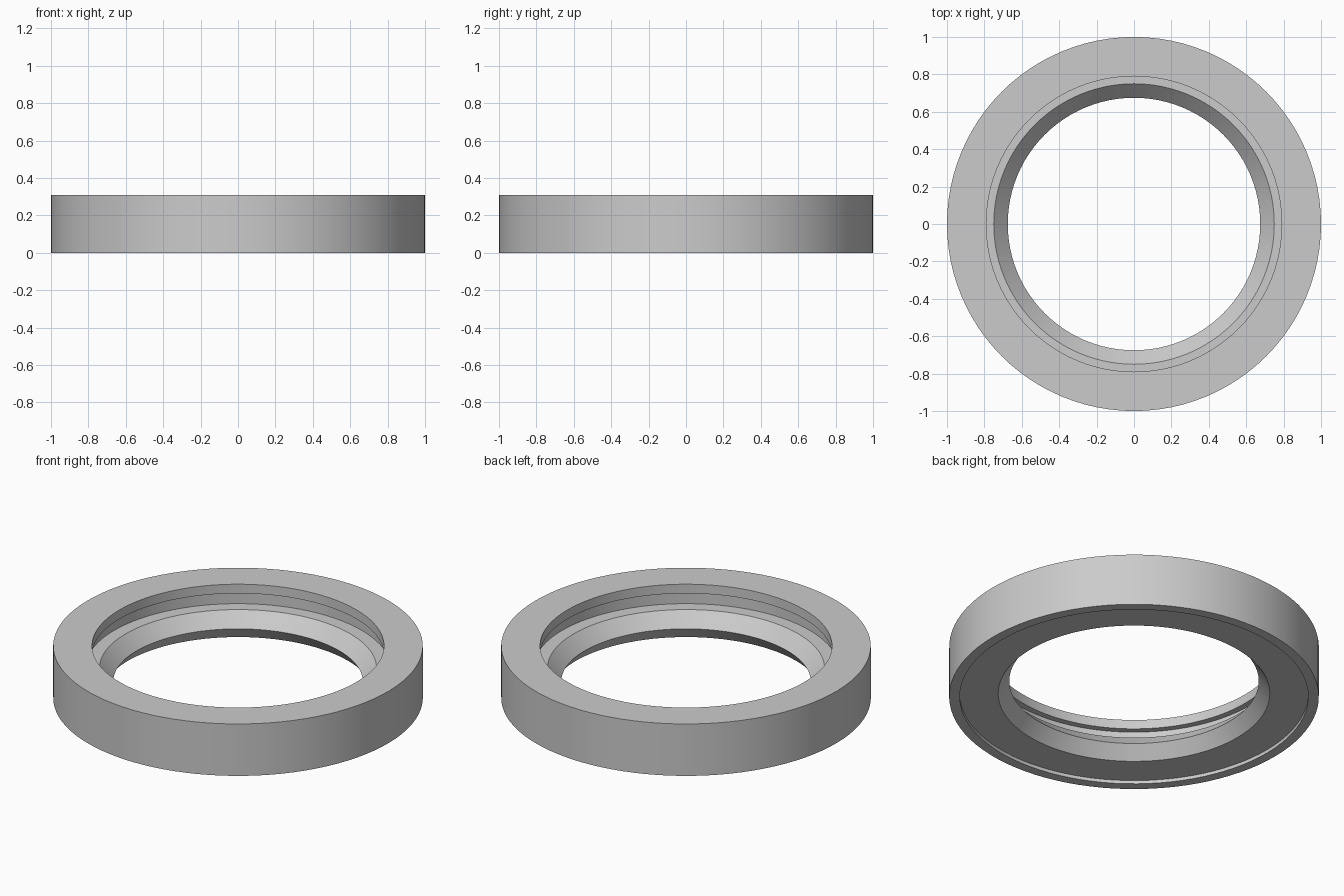
import bpy
import bmesh
import math
from mathutils import Vector, Matrix

cube = bpy.data.objects.get("Cube")
if cube:
    bpy.data.objects.remove(cube, do_unlink=True)

SEGMENTS = 96

# Single grey material
grey = bpy.data.materials.new("light grey")
grey.use_nodes = True
colour = (0.6, 0.6, 0.6, 1.0)
grey.diffuse_color = colour
grey.node_tree.nodes["Principled BSDF"].inputs["Base Color"].default_value = colour


def lathe(name, profile, material):
    """Revolve a closed (radius, height) profile around the z axis."""
    bm = bmesh.new()
    verts = [bm.verts.new((r, 0, z)) for r, z in profile]
    edges = [bm.edges.new((v, verts[i - 1])) for i, v in enumerate(verts)]
    bmesh.ops.spin(bm, geom=verts + edges, cent=(0, 0, 0), axis=(0, 0, 1),
                   angle=math.tau, steps=SEGMENTS, use_merge=True)
    bmesh.ops.remove_doubles(bm, verts=bm.verts[:], dist=0.0001)
    bmesh.ops.recalc_face_normals(bm, faces=bm.faces[:])
    mesh = bpy.data.meshes.new(name)
    bm.to_mesh(mesh)
    bm.free()
    mesh.materials.append(material)
    obj = bpy.data.objects.new(name, mesh)
    bpy.context.collection.objects.link(obj)
    bpy.ops.object.select_all(action="DESELECT")
    obj.select_set(True)
    bpy.context.view_layer.objects.active = obj
    bpy.ops.object.shade_smooth_by_angle(angle=math.radians(25))
    return obj


# Ring cross-section, from the outer foot around to the bore
ring_profile = [
    (1.0, 0.0), (1.0, 0.31),        # outer wall
    (0.79, 0.31), (0.79, 0.255),    # top face and overhanging lip
    (0.826, 0.255), (0.826, 0.177), # undercut groove
    (0.75, 0.177),                  # seat ledge
    (0.675, 0.097),                 # upper cone down to the throat
    (0.735, 0.02),                  # lower cone flaring out
    (0.943, 0.02), (0.943, 0.0),    # recessed underside and foot rim
]
lathe("ring_body", ring_profile, grey)
